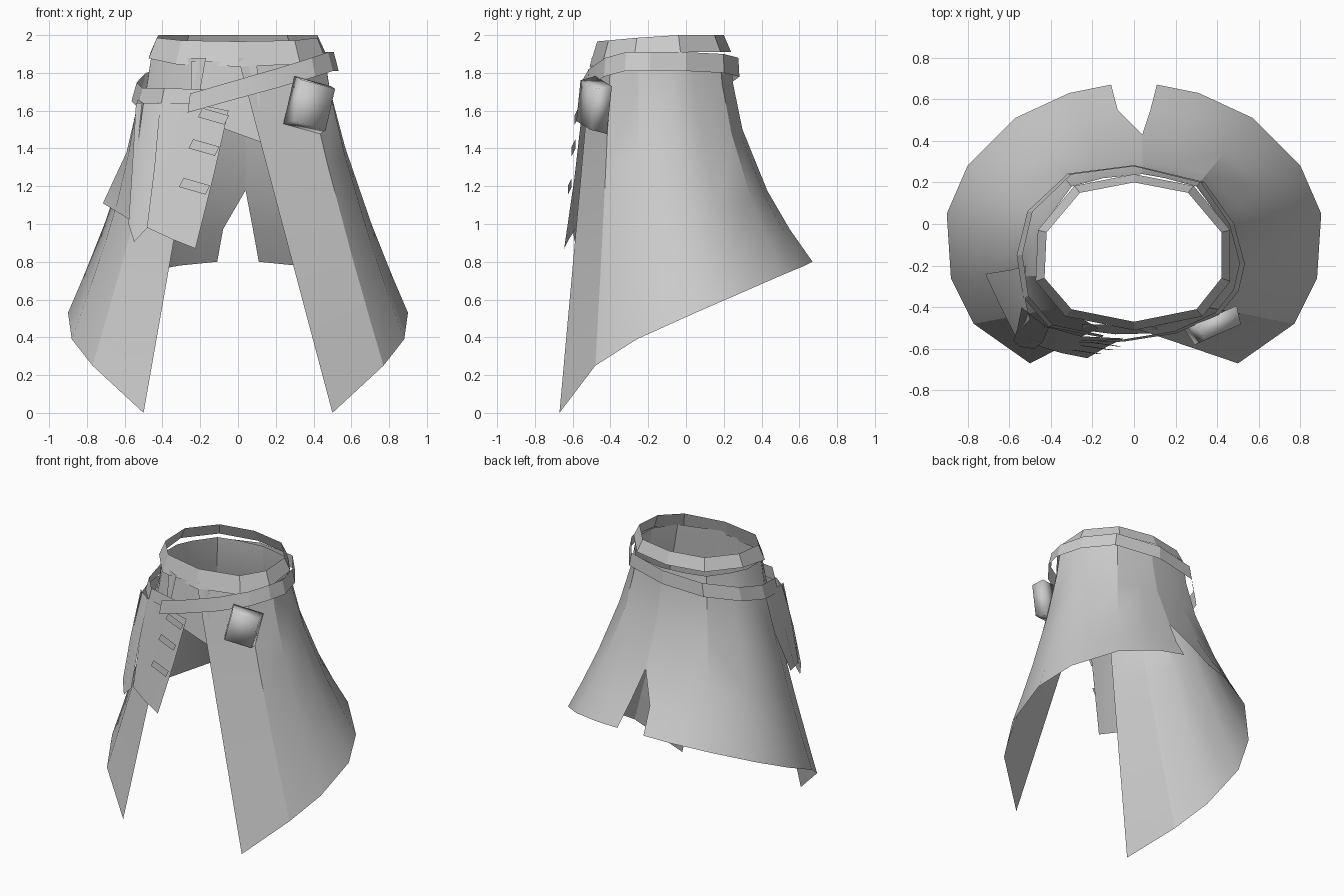
import bpy
import bmesh
from math import radians
from mathutils import Vector, Matrix

if "Cube" in bpy.data.objects:
    bpy.data.objects.remove(bpy.data.objects["Cube"])

cloth = bpy.data.materials.new("grey_cloth")
cloth.use_nodes = True
GREY = (0.6, 0.6, 0.6, 1)
cloth.diffuse_color = GREY
cloth.node_tree.nodes["Principled BSDF"].inputs["Base Color"].default_value = GREY
AXIS = Vector((0, -0.13, 0))


def finish(name, bm, angle=25, outward=True):
    """Turn a bmesh into a shaded object; sheets face away from the body."""
    bm.normal_update()
    if outward:
        for f in bm.faces:
            away = f.calc_center_median() - AXIS
            away.z = 0
            if f.normal.dot(away) < 0:
                f.normal_flip()
    mesh = bpy.data.meshes.new(name)
    bm.to_mesh(mesh)
    bm.free()
    mesh.materials.append(cloth)
    ob = bpy.data.objects.new(name, mesh)
    bpy.context.collection.objects.link(ob)
    bpy.ops.object.select_all(action='DESELECT')
    ob.select_set(True)
    bpy.context.view_layer.objects.active = ob
    bpy.ops.object.shade_smooth_by_angle(angle=radians(angle))
    return ob


def loft(name, rows, closed=False, angle=25):
    """Skin a list of equally long rows of points."""
    bm = bmesh.new()
    vs = [[bm.verts.new(p) for p in row] for row in rows]
    n = len(rows[0])
    for a, b in zip(vs, vs[1:]):
        for i in range(n if closed else n - 1):
            j = (i + 1) % n
            bm.faces.new((a[i], a[j], b[j], b[i]))
    return finish(name, bm, angle)


# Skirt halves: waist and hem points from back slit round to front edge
WAIST = [(0.0, 0.24), (0.15, 0.22), (0.3, 0.18), (0.41, 0.03),
         (0.46, -0.08), (0.46, -0.25), (0.35, -0.4), (0.0, -0.5)]
HEM = [(0.11, 0.67, 0.8), (0.31, 0.63, 0.78), (0.57, 0.51, 0.73), (0.8, 0.28, 0.63),
       (0.9, 0.05, 0.53), (0.88, -0.26, 0.39), (0.77, -0.48, 0.25), (0.5, -0.67, 0.0)]
FLARE = [1.9, 1.8, 1.6, 1.4, 1.35, 1.3, 1.15, 1.0]
STEPS = [0, 0.12, 0.35, 0.65, 0.84, 1]
SLIT_X = 0.04


def skirt_half(name, side):
    rows = []
    for t in STEPS:
        row = []
        for i, ((wx, wy), (hx, hy, hz), k) in enumerate(zip(WAIST, HEM, FLARE)):
            f = t ** k
            x = side * (wx + (hx - wx) * f)
            if i == 0 and t < 0.7:
                x = SLIT_X
            if i == 7 and side < 0:
                x -= 0.17 * (1 - t)
            row.append((x, wy + (hy - wy) * f, 1.88 + (hz - 1.88) * t))
        rows.append(row)
    loft(name, rows)


skirt_half("left_skirt_panel", 1)
skirt_half("right_skirt_panel", -1)

# Waistband: a ten-sided flared ring, dipping at the front
RING = [(0, 0.2), (0.26, 0.15), (0.42, -0.04), (0.42, -0.26), (0.3, -0.41), (0, -0.47),
        (-0.3, -0.41), (-0.43, -0.26), (-0.42, -0.04), (-0.26, 0.15)]
top, low = [], []
for x, y in RING:
    dip = max(0, -0.1 - y) * 0.09
    top.append((x, y, 2 - dip))
    low.append((x * 1.1, -0.13 + (y + 0.13) * 1.12, 1.91 - dip * 2.3))
loft("waistband", [top, low], closed=True, angle=20)

# Slanted belt wrapped once round, its ends crossing at the front
BELT = [(-0.26, -0.565, 1.64), (-0.05, -0.56, 1.7), (0.2, -0.52, 1.77), (0.4, -0.43, 1.83),
        (0.49, -0.32, 1.86), (0.52, -0.19, 1.86), (0.47, 0, 1.86), (0.33, 0.2, 1.85),
        (0, 0.28, 1.83), (-0.31, 0.24, 1.8), (-0.5, 0.06, 1.75), (-0.55, -0.15, 1.7),
        (-0.52, -0.35, 1.67), (-0.4, -0.49, 1.67), (-0.15, -0.54, 1.66)]
band = []
for sign in (1, -1):
    band.append([(x * (1 - 0.025 * sign), y * (1 - 0.01 * sign), z + 0.05 * sign)
                 for x, y, z in BELT])
loft("belt", band, angle=20)

# Front yoke showing between the two skirt halves
loft("front_yoke", [[(-0.25, -0.48, 1.86), (0.02, -0.49, 1.86), (0.1, -0.49, 1.85)],
                    [(-0.25, -0.51, 1.57), (-0.09, -0.53, 1.51), (0.13, -0.525, 1.43)]])

# Layered hip flaps hanging from the belt on the right
loft("hip_front_flap", [[(-0.43, -0.49, 1.64), (-0.25, -0.54, 1.64), (-0.05, -0.55, 1.6)],
                        [(-0.45, -0.55, 1.3), (-0.28, -0.58, 1.28), (-0.13, -0.59, 1.25)],
                        [(-0.48, -0.58, 0.98), (-0.35, -0.62, 0.92), (-0.225, -0.645, 0.87)]])
loft("hip_middle_strip", [[(-0.54, -0.4, 1.64), (-0.48, -0.45, 1.64), (-0.41, -0.5, 1.64)],
                          [(-0.56, -0.5, 1.3), (-0.51, -0.55, 1.3), (-0.44, -0.57, 1.3)],
                          [(-0.58, -0.56, 1.0), (-0.55, -0.59, 0.905), (-0.48, -0.6, 0.98)]])
loft("hip_outer_flap", [[(-0.52, -0.2, 1.68), (-0.53, -0.33, 1.66), (-0.5, -0.46, 1.64)],
                        [(-0.59, -0.22, 1.38), (-0.58, -0.36, 1.37), (-0.54, -0.5, 1.35)],
                        [(-0.715, -0.24, 1.11), (-0.65, -0.38, 1.07), (-0.57, -0.54, 1.02)]])

# Three short straps on the edge of the front flap
for i, (x, y, z) in enumerate([(-0.13, -0.58, 1.57), (-0.18, -0.595, 1.405), (-0.23, -0.615, 1.2)]):
    slope = Vector((0.07, -0.01, -0.02))
    drop = Vector((0.012, 0, 0.024))
    c = Vector((x, y, z))
    loft("flap_strap_%d" % (i + 1), [[c - slope + drop, c + slope + drop],
                                     [c - slope - drop, c + slope - drop]])

# Softly rounded pouch under the belt on the left
bm = bmesh.new()
bmesh.ops.create_cube(bm, size=1)
for v in bm.verts:
    if v.co.y < 0:
        v.co.x *= 0.88
        v.co.z *= 0.86
turn = Matrix.Rotation(radians(24), 4, 'Z') @ Matrix.Rotation(radians(14), 4, 'Y')
bm.transform(Matrix.Translation((0.385, -0.49, 1.63)) @ turn @ Matrix.Diagonal((0.22, 0.09, 0.26, 1)))
finish("belt_pouch", bm, angle=100, outward=False)
